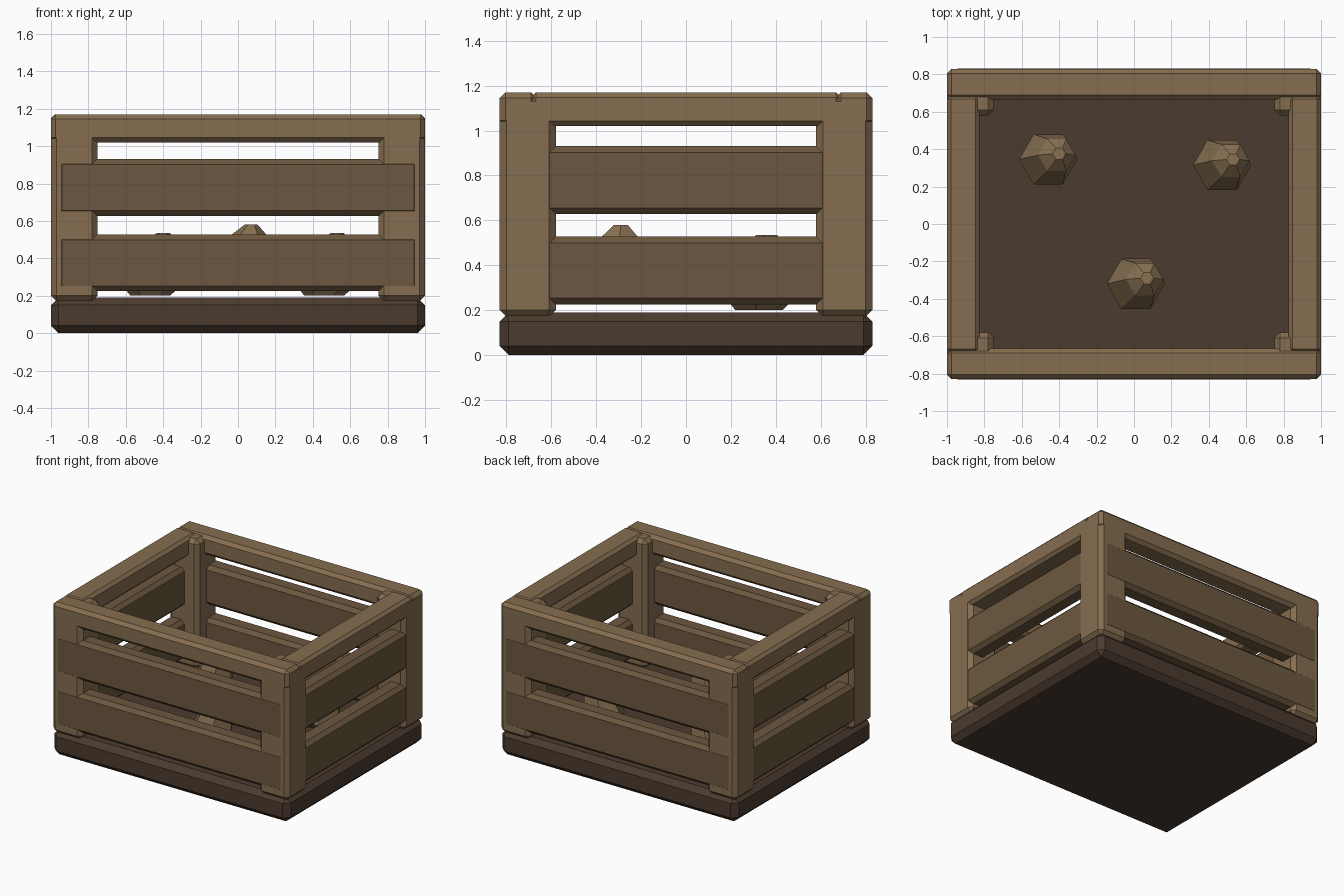
import bpy, bmesh, math

if "Cube" in bpy.data.objects:
    bpy.data.objects.remove(bpy.data.objects["Cube"])


def material(name, rgb):
    m = bpy.data.materials.new(name)
    m.diffuse_color = (*rgb, 1)
    m.use_nodes = True
    m.node_tree.nodes["Principled BSDF"].inputs["Base Color"].default_value = m.diffuse_color
    return m


FRAME = material("frame_wood", (0.24, 0.155, 0.08))
SLAT = material("slat_wood", (0.15, 0.097, 0.05))
BASE = material("base_wood", (0.07, 0.044, 0.028))
LUMP = material("lump_brown", (0.25, 0.165, 0.085))


def finish(name, bm, mat):
    bmesh.ops.recalc_face_normals(bm, faces=bm.faces)
    mesh = bpy.data.meshes.new(name)
    bm.to_mesh(mesh)
    bm.free()
    mesh.materials.append(mat)
    ob = bpy.data.objects.new(name, mesh)
    bpy.context.collection.objects.link(ob)
    return ob


def beam(name, x, y, z, chamfer, mat):
    """Chamfered box from (min, max) ranges."""
    bm = bmesh.new()
    bmesh.ops.create_cube(bm, size=1)
    for v in bm.verts:
        v.co = [(r[0] + r[1]) / 2 + c * (r[1] - r[0]) for r, c in zip((x, y, z), v.co)]
    bmesh.ops.bevel(bm, geom=bm.edges[:], offset=chamfer, segments=1,
                    profile=0.5, affect='EDGES')
    return finish(name, bm, mat)


def span(side, inner, outer):
    return tuple(sorted((side * inner, side * outer)))


HX, HY = 1.0, 0.83

# solid base
beam("base", (-HX, HX), (-HY, HY), (0, 0.19), 0.04, BASE)

# corner posts
for sx, a in ((-1, "left"), (1, "right")):
    for sy, b in ((-1, "front"), (1, "back")):
        beam(f"{b}_{a}_post", span(sx, 0.75, HX), span(sy, 0.58, HY),
             (0.17, 1.16), 0.03, FRAME)

# top rails and two rows of slats on each side
ROWS = ((0.225, 0.527, "lower"), (0.627, 0.93, "upper"))
for s, a, b in ((-1, "front", "left"), (1, "back", "right")):
    beam(f"{a}_rail", (-HX, HX), span(s, 0.665, HY), (1.02, 1.17), 0.025, FRAME)
    beam(f"{b}_rail", span(s, 0.825, HX), (-0.69, 0.69), (1.02, 1.17), 0.022, FRAME)
    for z0, z1, row in ROWS:
        beam(f"{a}_{row}_slat", (-0.97, 0.97), span(s, 0.69, HY + 0.001), (z0, z1), 0.028, SLAT)
        beam(f"{b}_{row}_slat", span(s, 0.86, HX - 0.002), (-0.75, 0.75), (z0, z1), 0.028, SLAT)


# leaning six-sided lumps inside: rings of (radius, height) along a slanted axis
RINGS = ((0.105, 0.0), (0.155, 0.05), (0.1, 0.275), (0.035, 0.335))


def lump(name, x, y, z):
    bm = bmesh.new()
    rings = []
    for r, h in RINGS:
        t = h / 0.335
        rings.append([bm.verts.new((x + 0.07 * t + r * math.cos(k * math.pi / 3),
                                    y + 0.035 * t + r * math.sin(k * math.pi / 3),
                                    z + h)) for k in range(6)])
    for lo, hi in zip(rings, rings[1:]):
        for k in range(6):
            n = (k + 1) % 6
            bm.faces.new((lo[k], lo[n], hi[n], hi[k]))
    bm.faces.new(rings[0][::-1])
    bm.faces.new(rings[-1])
    finish(name, bm, LUMP)


lump("back_left_lump", -0.47, 0.34, 0.2)
lump("back_right_lump", 0.46, 0.31, 0.2)
lump("front_lump", 0.0, -0.325, 0.245)
